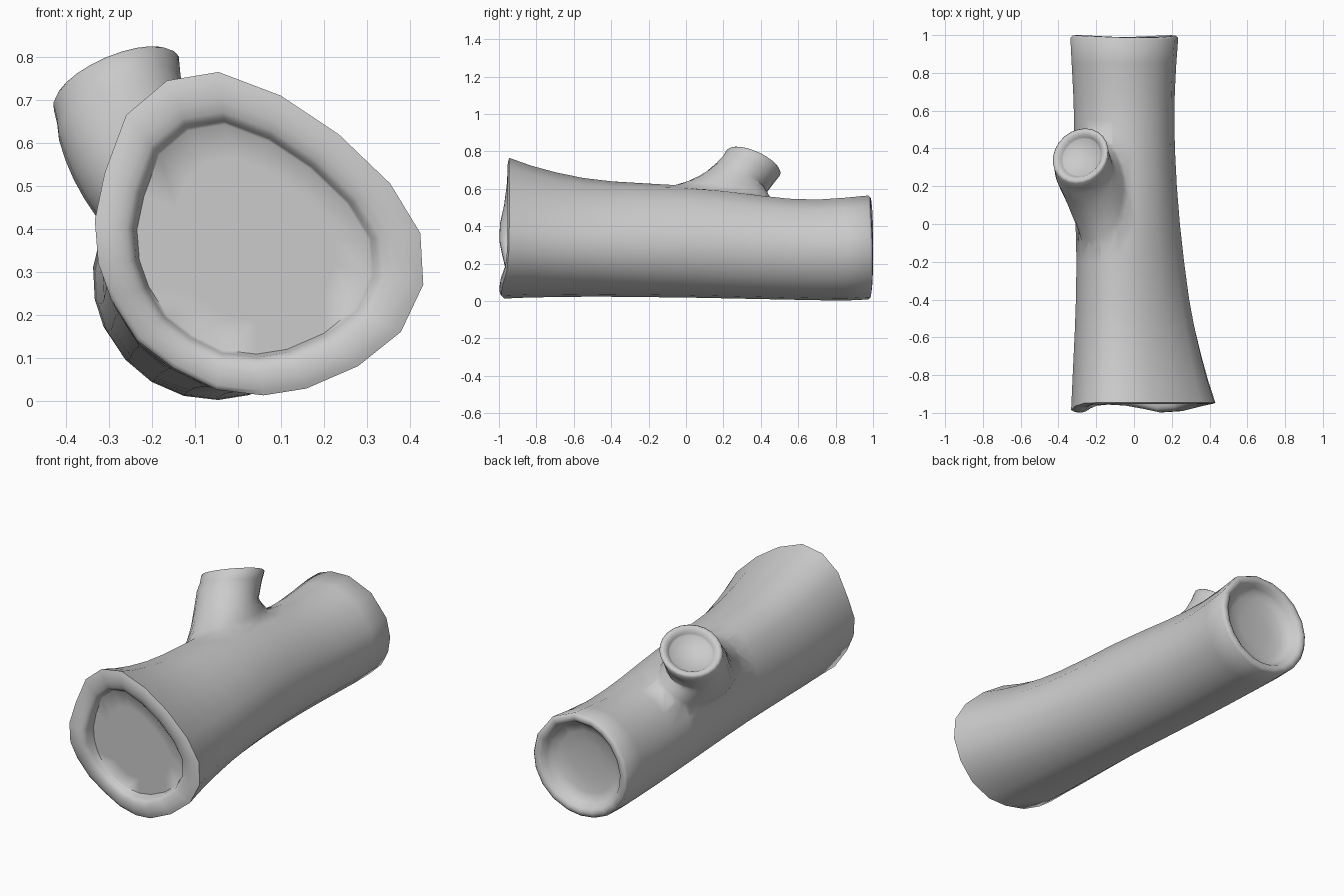
import bpy, bmesh, math
from mathutils import Vector

cube = bpy.data.objects.get("Cube")
if cube:
    bpy.data.objects.remove(cube)

bark = bpy.data.materials.new("bark grey")
bark.use_nodes = True
grey = (0.6, 0.6, 0.6, 1)
bark.diffuse_color = grey
bark.node_tree.nodes["Principled BSDF"].inputs["Base Color"].default_value = grey


def loft(name, rings):
    """Skin closed rings of equal length and cap both ends."""
    bm = bmesh.new()
    rows = [[bm.verts.new(p) for p in ring] for ring in rings]
    for a, b in zip(rows, rows[1:]):
        for i in range(len(a)):
            j = (i + 1) % len(a)
            bm.faces.new((a[i], a[j], b[j], b[i]))
    for row in (rows[0], rows[-1]):
        centre = bm.verts.new(sum((v.co for v in row), Vector()) / len(row))
        for i in range(len(row)):
            bm.faces.new((row[i], row[(i + 1) % len(row)], centre))
    bmesh.ops.recalc_face_normals(bm, faces=bm.faces)
    mesh = bpy.data.meshes.new(name)
    bm.to_mesh(mesh)
    bm.free()
    mesh.materials.append(bark)
    obj = bpy.data.objects.new(name, mesh)
    bpy.context.collection.objects.link(obj)
    return obj


# Lopsided front outline of the trunk (x, z)
outline = [(-.045, .765), (.1, .71), (.235, .62), (.355, .505), (.425, .39), (.432, .27),
           (.38, .16), (.28, .08), (.16, .028), (.06, .012), (-.05, .025), (-.15, .075),
           (-.235, .14), (-.295, .235), (-.325, .32), (-.333, .42), (-.31, .53),
           (-.26, .665), (-.165, .745)]
unit = [Vector(((x - .05) / .383, (z - .388) / .377)) for x, z in outline]
angles = [math.atan2(p.y, p.x) for p in unit]

# Trunk stations: y, left x, right x, bottom z, top z
stations = [(-.945, -.333, .432, .012, .765), (-.83, -.326, .395, .018, .725),
            (-.7, -.32, .36, .02, .69), (-.55, -.313, .325, .022, .66),
            (-.4, -.308, .296, .022, .643), (-.2, -.305, .268, .02, .632),
            (0, -.31, .245, .018, .622), (.2, -.313, .228, .014, .6),
            (.4, -.316, .217, .01, .57), (.55, -.318, .214, .007, .55),
            (.7, -.323, .216, .004, .545), (.85, -.331, .224, .002, .555),
            (.98, -.338, .234, .008, .567)]


def section(station, scale=1, y_shift=0, wave=None, shift=0):
    y, x0, x1, z0, z1 = station
    blend = min(1, (y + .945) / 1.5)
    ring = []
    for p, a in zip(unit, angles):
        q = p.lerp(Vector((math.cos(a), math.sin(a))), blend) * scale
        ring.append(((x0 + x1) / 2 + q.x * (x1 - x0) / 2 + shift,
                     y + y_shift + (wave(a) if wave else 0),
                     (z0 + z1) / 2 + q.y * (z1 - z0) / 2 + shift))
    return ring


def front_wave(a):
    bump = lambda deg: math.exp(-((math.degrees(a) % 360 - deg) / 28) ** 2)
    return -.046 * (bump(185) + bump(293))


def back_wave(a):
    return .006 * math.cos(2 * a + .6)


# Front face: flat floor, then a rounded lip given as scale and inward depth
rings = [section(stations[0], s, .028, None, -.013) for s in (.25, .5, .71)]
lip = [(.73, .022), (.745, .008), (.78, -.002), (.84, -.008), (.91, -.009), (.965, -.005)]
rings += [section(stations[0], s, d, front_wave, -.013 * (1 - s) / .27) for s, d in lip]
rings.append(section(stations[0], wave=front_wave))
rings += [section(s) for s in stations[1:-1]]
rings.append(section(stations[-1], wave=back_wave))
back_lip = [(.965, -.011), (.9, -.014), (.84, -.004), (.79, .02), (.74, .04), (.6, .055), (.35, .065)]
rings += [section(stations[-1], s, -d, back_wave if s > .7 else None) for s, d in back_lip]
trunk = loft("trunk", rings)


# Branch stub: rings from a centre, an axis and a radius
def disc(centre, axis, radius, stretch=1, sides=24):
    n = Vector(axis).normalized()
    u = n.cross(Vector((0, 1, 0))).normalized()
    v = n.cross(u) * stretch
    return [Vector(centre) + radius * (u * math.cos(t) + v * math.sin(t))
            for t in (math.tau * i / sides for i in range(sides))]


def on_trunk(point, lift):
    hit, spot, normal, face = trunk.closest_point_on_mesh(point)
    return spot + normal * lift


# Flared foot that curves from the trunk surface into the branch wall
bpy.context.view_layer.update()
out = Vector((-.57, 0, .82))
foot = disc((-.22, .165, .55), out, .24, 1.3)
bend = disc((-.245, .225, .585), out, .17, 1.18)
path = [((-.268, .295, .655), (-.33, .6, 1), .156),
        ((-.277, .332, .7), (-.39, .5, 1), .154), ((-.283, .36, .739), (-.43, .45, 1), .158)]
neck = disc(*path[0])
rings = [[on_trunk(p, -.05) for p in foot]]
for t in (0, .2, .4, .6, .8):
    rings.append([on_trunk(a, -.004) * (1 - t) ** 2 + b * 2 * t * (1 - t) + c * t * t
                  for a, b, c in zip(foot, bend, neck)])
rings += [disc(*p) for p in path]

# Rounded lip and shallow cut on the branch end
top, axis = Vector(path[-1][0]), Vector(path[-1][1]).normalized()
rings += [disc(top + axis * h, axis, r) for r, h in
          [(.15, .008), (.138, .009), (.124, .003), (.113, -.01), (.106, -.02)]]
branch = loft("branch_stub", rings)

# Fuse the branch into the trunk
join = trunk.modifiers.new("join branch", "BOOLEAN")
join.operation = "UNION"
join.solver = "EXACT"
join.object = branch
bpy.context.view_layer.objects.active = trunk
bpy.ops.object.select_all(action="DESELECT")
trunk.select_set(True)
bpy.ops.object.modifier_apply(modifier=join.name)
bpy.data.objects.remove(branch)
trunk.name = "log_with_branch"
bpy.ops.object.shade_smooth_by_angle(angle=math.radians(65))
